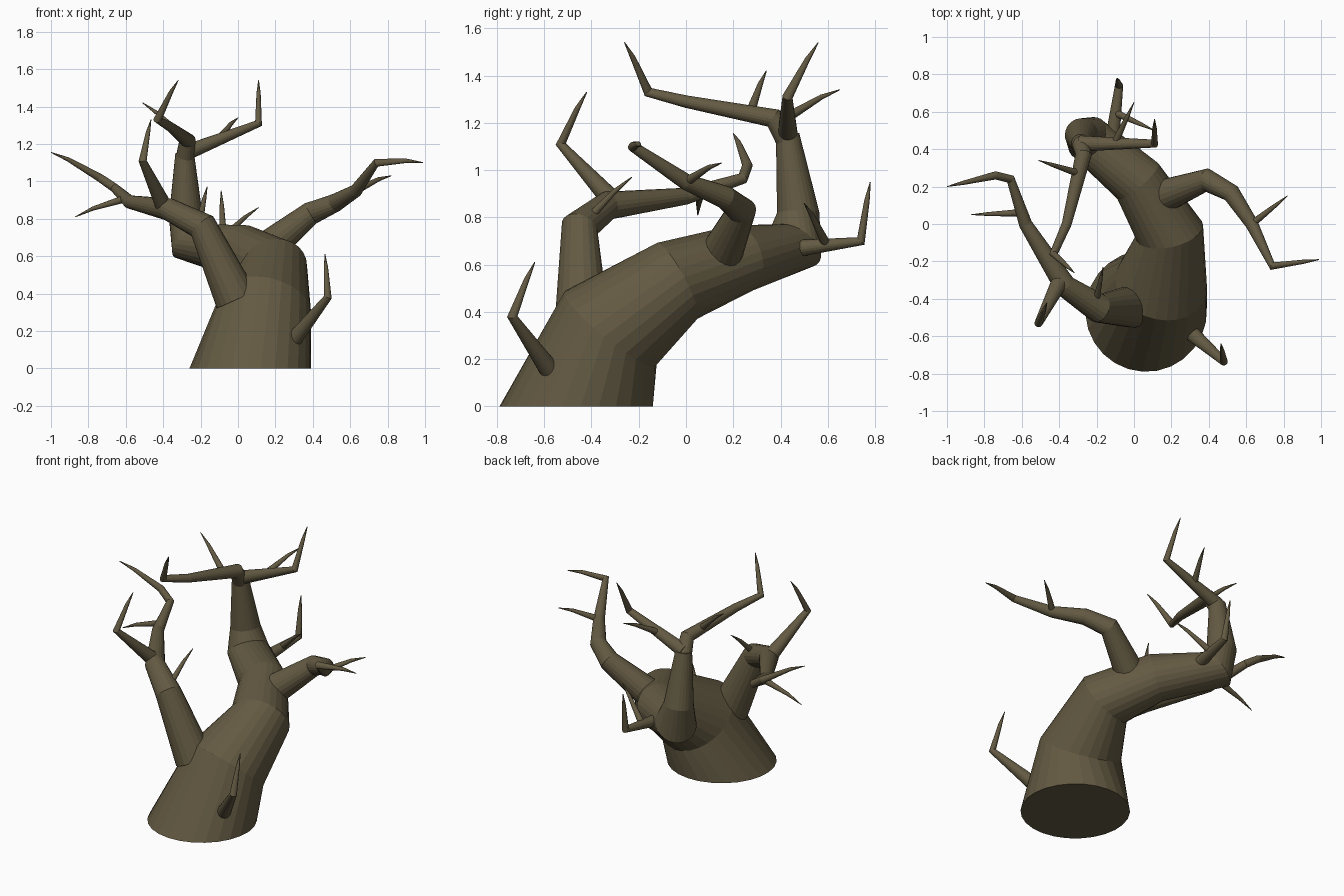
import bpy, bmesh, math
from mathutils import Vector

if "Cube" in bpy.data.objects:
    bpy.data.objects.remove(bpy.data.objects["Cube"])

bark = bpy.data.materials.new("dark_bark")
bark.diffuse_color = (0.125, 0.102, 0.055, 1)
bark.use_nodes = True
bark.node_tree.nodes["Principled BSDF"].inputs["Base Color"].default_value = bark.diffuse_color
paths = {}


def tube(name, P, radii, sides=20, start=None):
    """Tapered tube with mitred rings along a path."""
    bm = bmesh.new()
    rings, side = [], None
    for i, p in enumerate(P):
        a = (p - P[i - 1]).normalized() if i else Vector()
        b = (P[i + 1] - p).normalized() if i < len(P) - 1 else Vector()
        t = start if start and i == 0 else (a + b).normalized()
        side = side or t.orthogonal()
        side = (side - t * side.dot(t)).normalized()
        up = t.cross(side)
        turns = [2 * math.pi * k / sides for k in range(sides)]
        rings.append([bm.verts.new(p + radii[i] * (side * math.cos(q) + up * math.sin(q))) for q in turns])
    for r0, r1 in zip(rings, rings[1:]):
        for k in range(sides):
            j = (k + 1) % sides
            bm.faces.new((r0[k], r0[j], r1[j], r1[k]))
    bm.faces.new(rings[0][::-1])
    bm.faces.new(rings[-1])
    bmesh.ops.recalc_face_normals(bm, faces=bm.faces)
    me = bpy.data.meshes.new(name)
    bm.to_mesh(me)
    bm.free()
    me.materials.append(bark)
    bpy.context.collection.objects.link(bpy.data.objects.new(name, me))


def on(parent, t):
    """Point on a parent limb: segment number plus fraction."""
    P = paths[parent]
    i = min(int(t), len(P) - 2)
    return P[i].lerp(P[i + 1], t - i)


def branch(name, root, r0, *pts, r1=0.022):
    """Limb that thins from r0 to r1 along its length, then ends in a pointed tip."""
    P = [Vector(root)] + [Vector(p) for p in pts]
    paths[name] = P
    dist = [0]
    for a, b in zip(P, P[1:-1]):
        dist.append(dist[-1] + (b - a).length)
    full = dist[-1] or 1
    r1 = r1 if len(P) > 2 else r0
    radii = [r1 + (r0 - r1) * (1 - d / full) ** 1.4 for d in dist]
    elbow = P[-2].lerp(P[-1], 0.65)
    elbow.z += 0.01
    tube(name, P[:-1] + [elbow, P[-1]], radii + [r1 * 0.52, 0.002])


# Leaning trunk that bends back, then up
trunk = [(0.065, -0.465, 0, 0.325), (0.145, -0.32, 0.33, 0.25), (0.19, -0.04, 0.53, 0.183),
         (0.02, 0.23, 0.625, 0.145), (-0.25, 0.46, 0.68, 0.125),
         (-0.28, 0.475, 0.82, 0.09), (-0.285, 0.43, 1.15, 0.05)]
paths["trunk"] = [Vector(p[:3]) for p in trunk]
tube("trunk", paths["trunk"], [p[3] for p in trunk], 26, Vector((0, 0, 1)))

# Crown
branch("crown_front_branch", on("trunk", 5.9), 0.05, (-0.27, 0.37, 1.22), (-0.36, 0, 1.29),
       (-0.43, -0.16, 1.33), (-0.32, -0.26, 1.54))
branch("crown_right_branch", on("trunk", 6), 0.043, (0.11, 0.43, 1.31), (0.11, 0.56, 1.54))

# Back of the trunk
branch("back_branch", on("trunk", 3.55), 0.045, (-0.08, 0.74, 0.7), (-0.09, 0.78, 0.95))

# Right side
branch("right_branch", on("trunk", 2.6), 0.1, (0.39, 0.235, 0.83), (0.52, 0.165, 0.885),
       (0.63, 0, 0.95), (0.74, -0.225, 1.1), (0.99, -0.19, 1.1))

# Left side
branch("left_branch", (-0.01, -0.44, 0.37), 0.115, (-0.19, -0.45, 0.76), (-0.37, -0.33, 0.85),
       (-0.58, 0, 0.89), (-0.66, 0.24, 0.965), (-0.74, 0.26, 1.02), (-1, 0.2, 1.155))
branch("left_upright_branch", on("left_branch", 2.1), 0.046, (-0.51, -0.53, 1.11), (-0.465, -0.42, 1.33))

# Low front shoot
branch("low_shoot", (0.28, -0.56, 0.13), 0.045, (0.48, -0.735, 0.38), (0.465, -0.64, 0.61))

# Thin twigs: parent limb, place along it, tip
for parent, t, tip in [("crown_front_branch", 1.27, (-0.51, 0.34, 1.42)),
                       ("crown_right_branch", 0.46, (0, 0.65, 1.34)),
                       ("back_branch", 0.62, (0.11, 0.5, 0.86)),
                       ("right_branch", 3, (0.82, 0.15, 1.03)),
                       ("left_branch", 1.1, (-0.165, -0.23, 0.97)),
                       ("left_branch", 3.25, (-0.87, 0.05, 0.81))]:
    branch(parent.replace("branch", "twig"), on(parent, t), 0.021, tip)
